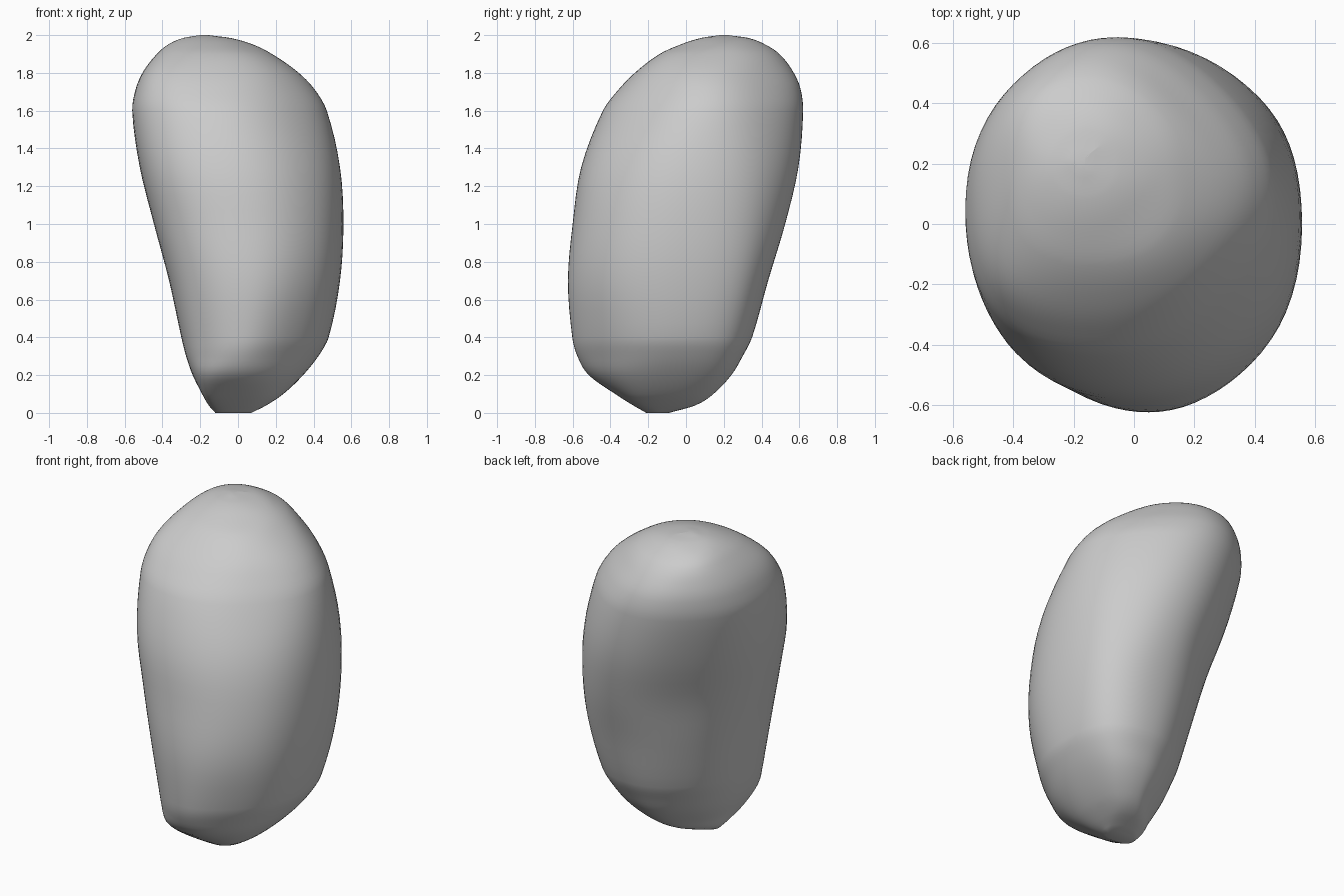
import bpy, bmesh, math
from mathutils import Vector

if "Cube" in bpy.data.objects:
    bpy.data.objects.remove(bpy.data.objects["Cube"])

# Extents per height: z, x min/max, y min/max, then along the two diagonals:
# u = (x + y) / sqrt 2 min/max, v = (y - x) / sqrt 2 min/max
LEVELS = [
    (0.00, -0.12, 0.07, -0.21, -0.09, -0.205, -0.045, -0.165, -0.01),
    (0.04, -0.155, 0.15, -0.28, 0.05, -0.27, 0.10, -0.25, 0.05),
    (0.10, -0.19, 0.24, -0.375, 0.145, -0.36, 0.21, -0.345, 0.09),
    (0.20, -0.24, 0.345, -0.515, 0.24, -0.45, 0.33, -0.45, 0.16),
    (0.30, -0.275, 0.425, -0.575, 0.30, -0.475, 0.41, -0.505, 0.21),
    (0.40, -0.30, 0.48, -0.602, 0.35, -0.49, 0.465, -0.545, 0.255),
    (0.70, -0.365, 0.54, -0.625, 0.435, -0.53, 0.545, -0.60, 0.34),
    (1.00, -0.445, 0.558, -0.60, 0.525, -0.56, 0.585, -0.59, 0.42),
    (1.30, -0.52, 0.54, -0.555, 0.595, -0.58, 0.585, -0.53, 0.525),
    (1.60, -0.56, 0.47, -0.44, 0.62, -0.54, 0.53, -0.395, 0.605),
    (1.72, -0.54, 0.40, -0.35, 0.605, -0.49, 0.475, -0.315, 0.61),
    (1.81, -0.50, 0.31, -0.26, 0.565, -0.42, 0.41, -0.235, 0.59),
    (1.90, -0.43, 0.18, -0.14, 0.495, -0.30, 0.33, -0.11, 0.545),
    (1.95, -0.37, 0.08, -0.03, 0.42, -0.20, 0.25, 0.02, 0.48),
    (1.985, -0.29, -0.04, 0.08, 0.33, -0.095, 0.16, 0.135, 0.38),
    (2.00, -0.20, -0.16, 0.18, 0.22, 0.00, 0.05, 0.245, 0.29),
]
SEGS, STEPS = 9, 4


def spline(k, t):
    """Non-uniform cubic interpolation between levels k and k + 1."""
    b, c = LEVELS[k], LEVELS[k + 1]
    a, d = LEVELS[max(k - 1, 0)], LEVELS[min(k + 2, len(LEVELS) - 1)]
    h = c[0] - b[0]
    out = [b[0] + t * h]
    for i in range(1, 9):
        m0 = (c[i] - a[i]) / (c[0] - a[0]) * h
        m1 = (d[i] - b[i]) / (d[0] - b[0]) * h
        out.append((2*t**3 - 3*t**2 + 1) * b[i] + (t**3 - 2*t**2 + t) * m0
                   + (3*t**2 - 2*t**3) * c[i] + (t**3 - t**2) * m1)
    return out


def ring(row):
    """Smooth closed curve touching the octagon given by the eight extents."""
    z, x0, x1, y0, y1, u0, u1, v0, v1 = row
    dist = [x1, u1, y1, v1, -x0, -u0, -y0, -v0]
    s = math.sin(math.pi / 4)
    corners = []
    for i in range(8):
        a, b = i * math.pi / 4, (i + 1) * math.pi / 4
        p, q = dist[i], dist[(i + 1) % 8]
        corners.append(Vector(((p * math.sin(b) - q * math.sin(a)) / s,
                               (q * math.cos(a) - p * math.cos(b)) / s, z)))
    pts = []
    for i in range(8):
        c = corners[i]
        m0, m1 = (corners[i - 1] + c) / 2, (c + corners[(i + 1) % 8]) / 2
        for j in range(SEGS):
            t = j / SEGS
            pts.append((1 - t)**2 * m0 + 2 * t * (1 - t) * c + t * t * m1)
    return pts


# Pebble body lofted through the cross-sections
rows = [spline(k, j / STEPS) for k in range(len(LEVELS) - 1) for j in range(STEPS)]
rows.append(LEVELS[-1])
bm = bmesh.new()
rings = [[bm.verts.new(p) for p in ring(r)] for r in rows]
for lo, hi in zip(rings, rings[1:]):
    for i in range(len(lo)):
        j = (i + 1) % len(lo)
        bm.faces.new((lo[i], lo[j], hi[j], hi[i]))
bm.faces.new(rings[0][::-1])
bm.faces.new(rings[-1])
bmesh.ops.recalc_face_normals(bm, faces=bm.faces)
mesh = bpy.data.meshes.new("pebble")
bm.to_mesh(mesh)
bm.free()
pebble = bpy.data.objects.new("pebble", mesh)
bpy.context.collection.objects.link(pebble)
bpy.context.view_layer.objects.active = pebble
pebble.select_set(True)
bpy.ops.object.shade_smooth_by_angle(angle=math.radians(40))
